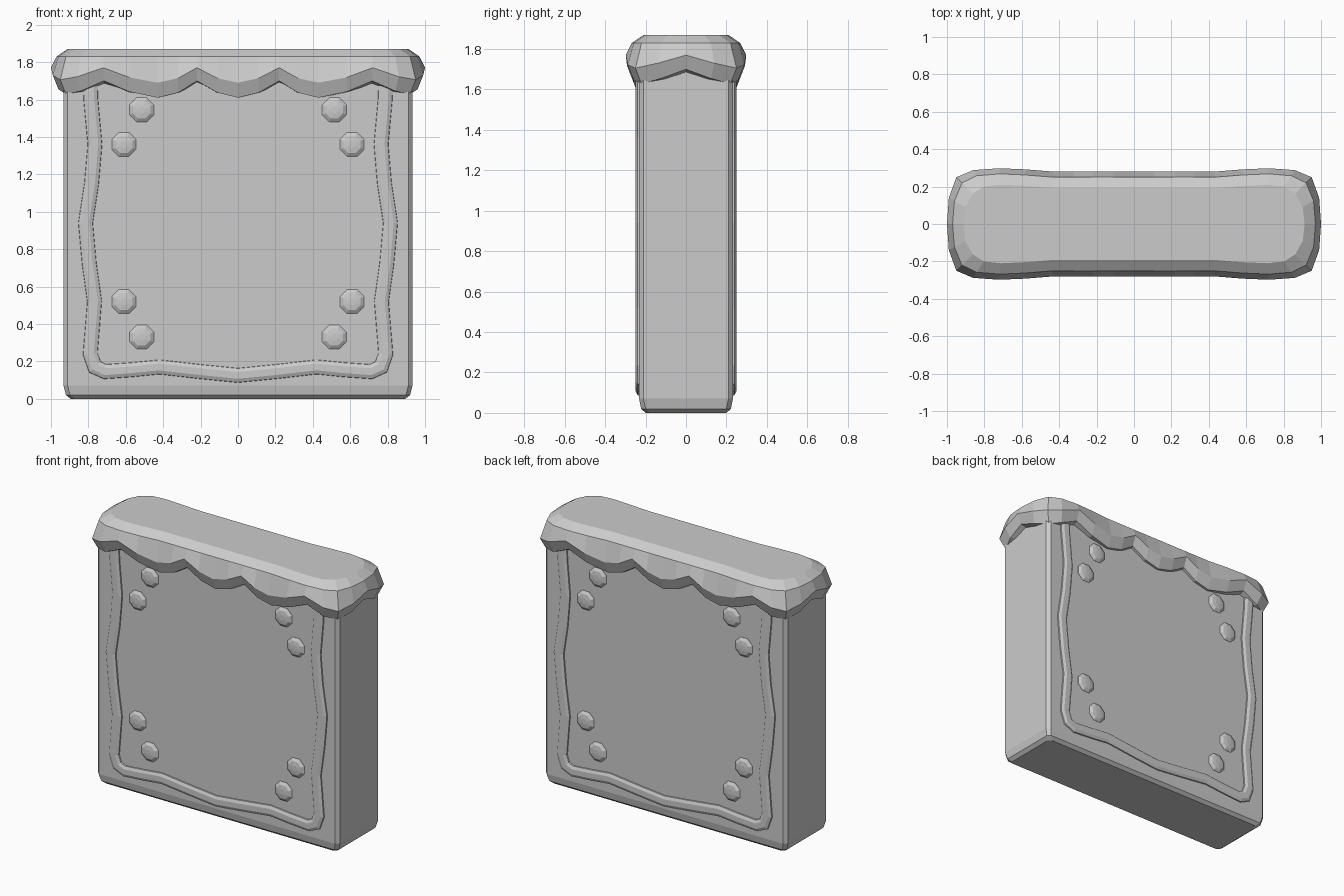
import bpy, bmesh
from math import cos, sin, pi
from mathutils import Vector

if "Cube" in bpy.data.objects:
    bpy.data.objects.remove(bpy.data.objects["Cube"])


def loft(name, rings, closed=True):
    """Skin equal-length point rings and cap both ends."""
    bm = bmesh.new()
    rows = [[bm.verts.new(p) for p in r] for r in rings]
    n = len(rows[0])
    for a, b in zip(rows, rows[1:]):
        for i in range(n):
            j = (i + 1) % n
            bm.faces.new((a[i], a[j], b[j], b[i]))
    bm.faces.new(rows[0])
    bm.faces.new(rows[-1])
    bmesh.ops.recalc_face_normals(bm, faces=bm.faces)
    me = bpy.data.meshes.new(name)
    bm.to_mesh(me)
    bm.free()
    ob = bpy.data.objects.new(name, me)
    bpy.context.collection.objects.link(ob)
    return ob


# Slab body: chamfered rectangle with a rounded foot
def slab_ring(hx, hy, z, c=0.022):
    q = [(hx, hy - c), (hx - c, hy)]
    pts = q + [(-x, y) for x, y in q[::-1]]
    pts += [(-x, -y) for x, y in pts]
    return [(x, y, z) for x, y in pts]


loft("slab_body", [slab_ring(0.895, 0.2, 0), slab_ring(0.92, 0.222, 0.02),
                   slab_ring(0.933, 0.232, 0.07), slab_ring(0.933, 0.232, 1.78)])

# Icing cap: quarter outline (x, y, drip amount 0 = valley, 1 = drip)
quarter = [(1.0, 0, 0), (0.99, 0.14, 0.5), (0.95, 0.25, 0.8), (0.86, 0.288, 0.6),
           (0.72, 0.298, 0), (0.58, 0.292, 0.65), (0.43, 0.28, 1), (0.32, 0.28, 0.7),
           (0.22, 0.28, 0), (0.11, 0.28, 0.7), (0, 0.28, 1)]
half = quarter + [(-x, y, d) for x, y, d in quarter[-2::-1]]
outline = half + [(x, -y, d) for x, y, d in half[-2:0:-1]]


def icing_ring(inset, z_valley, z_drip):
    ring = []
    for x, y, d in outline:
        fx = max(0, min(1, (abs(x) - 0.7) / 0.25))
        fy = min(1, abs(y) / 0.25)
        ring.append((x - inset * fx * (1 if x > 0 else -1),
                     y - inset * fy * (1 if y > 0 else -1),
                     z_valley + (z_drip - z_valley) * d))
    return ring


loft("icing_cap", [icing_ring(0.088, 1.87, 1.87), icing_ring(0.03, 1.83, 1.83),
                   icing_ring(0, 1.77, 1.69), icing_ring(0.03, 1.70, 1.61),
                   icing_ring(0.085, 1.68, 1.615)])

# Wavy piping running down both sides and along the bottom
path_half = [(0.79, 1.7), (0.787, 1.6), (0.765, 1.36), (0.783, 1.15), (0.815, 0.94),
             (0.795, 0.72), (0.767, 0.52), (0.79, 0.24), (0.765, 0.17), (0.71, 0.145),
             (0.57, 0.155), (0.42, 0.17), (0.2, 0.145), (0, 0.125)]
path = [Vector(p) for p in path_half + [(-x, z) for x, z in path_half[-2::-1]]]
section = [(-0.041, 0.22), (-0.037, 0.24), (-0.018, 0.249),
           (0.018, 0.249), (0.037, 0.24), (0.041, 0.22)]


def piping(name, side):
    rings = []
    for i, p in enumerate(path):
        a = (p - path[max(i - 1, 0)])
        b = (path[min(i + 1, len(path) - 1)] - p)
        a, b = (a if a.length else b).normalized(), (b if b.length else a).normalized()
        t = (a + b).normalized()
        n = Vector((-t.y, t.x)) / t.dot(a)
        rings.append([(p.x + n.x * w, side * d, p.y + n.y * w) for w, d in section])
    loft(name, rings)


# Octagonal candy dots
def dot(name, cx, cz, side):
    loft(name, [[(cx + r * cos((k + 0.5) * pi / 4), side * y, cz + r * sin((k + 0.5) * pi / 4))
                 for k in range(8)]
                for r, y in ((0.066, 0.215), (0.07, 0.233), (0.05, 0.246), (0.02, 0.25))])


for face, side in (("front", -1), ("back", 1)):
    piping(face + "_piping", side)
    for cx, cz in ((0.515, 1.545), (0.61, 1.36), (0.61, 0.52), (0.515, 0.33)):
        for sx in (-1, 1):
            dot(face + "_candy_dot", sx * cx, cz, side)
